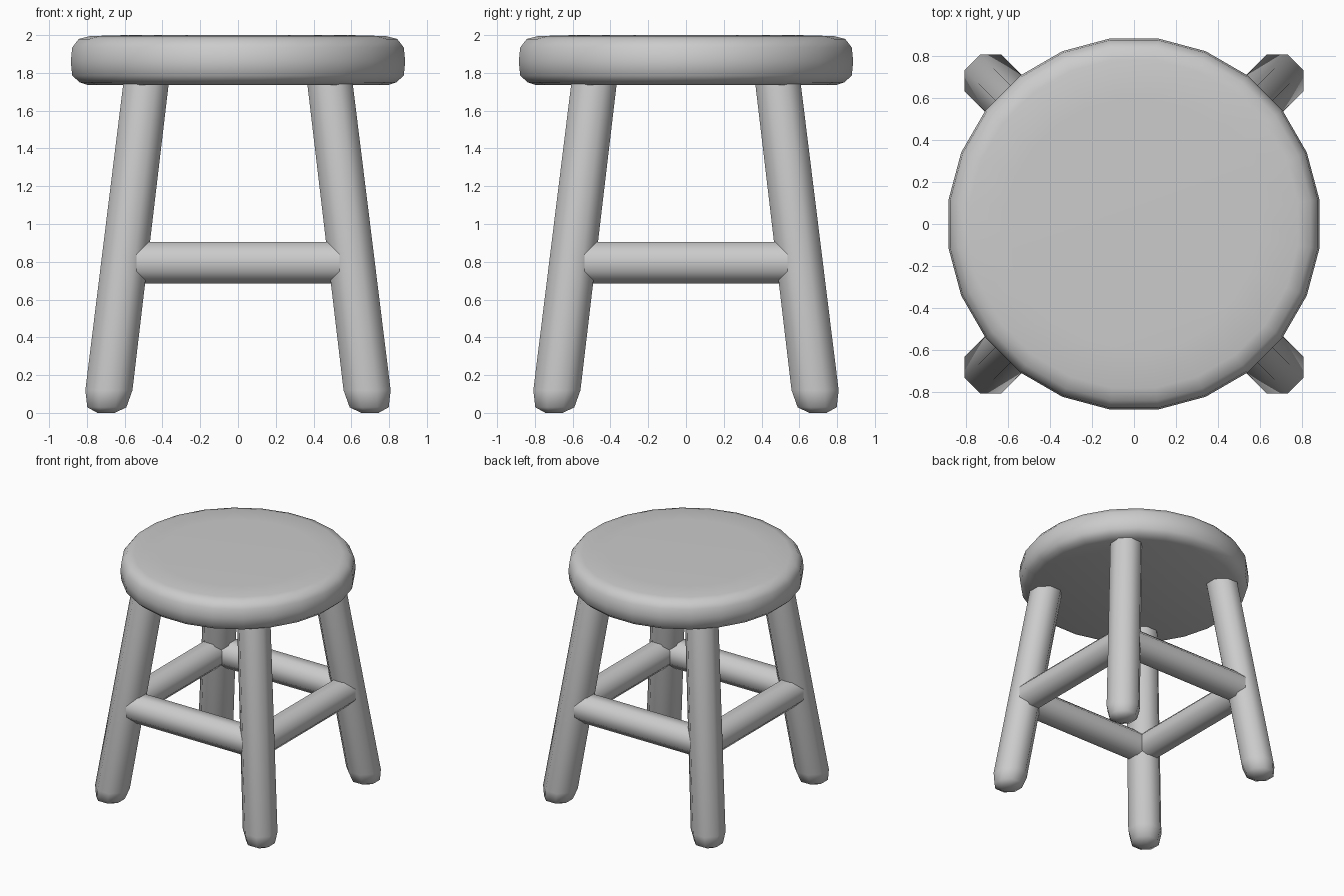
import bpy, bmesh, math
from mathutils import Vector

if "Cube" in bpy.data.objects:
    bpy.data.objects.remove(bpy.data.objects["Cube"], do_unlink=True)

grey = bpy.data.materials.new("plain grey")
grey.use_nodes = True
grey.diffuse_color = (0.6, 0.6, 0.6, 1)
grey.node_tree.nodes["Principled BSDF"].inputs["Base Color"].default_value = (0.6, 0.6, 0.6, 1)


def loft(name, rings, sides, side_dir=None):
    """Skin regular polygons given as (centre, radius); side_dir is the axis they face."""
    u, v = Vector((1, 0, 0)), Vector((0, 1, 0))
    if side_dir:
        u = Vector((0, 0, 1))
        v = side_dir.cross(u)
    bm = bmesh.new()
    loops = []
    for centre, radius in rings:
        angles = [math.tau * (i + 0.5) / sides for i in range(sides)]
        loops.append([bm.verts.new(Vector(centre) + radius * (u * math.cos(a) + v * math.sin(a)))
                      for a in angles])
    for low, high in zip(loops, loops[1:]):
        for i in range(sides):
            j = (i + 1) % sides
            bm.faces.new((low[i], low[j], high[j], high[i]))
    bm.faces.new(loops[0])
    bm.faces.new(loops[-1])
    bmesh.ops.recalc_face_normals(bm, faces=bm.faces)
    mesh = bpy.data.meshes.new(name)
    bm.to_mesh(mesh)
    bm.free()
    mesh.materials.append(grey)
    obj = bpy.data.objects.new(name, mesh)
    bpy.context.collection.objects.link(obj)
    bpy.ops.object.select_all(action="DESELECT")
    obj.select_set(True)
    bpy.context.view_layer.objects.active = obj
    bpy.ops.object.shade_smooth_by_angle(angle=math.radians(60))
    return obj


# Round seat with softened rims
profile = [(1.735, 0.80), (1.75, 0.845), (1.785, 0.885), (1.86, 0.893),
           (1.935, 0.885), (1.98, 0.85), (1.995, 0.79), (2.0, 0.6)]
loft("seat", [((0, 0, z), r) for z, r in profile], 24)

# Splayed eight-sided legs with tapered feet
def leg_offset(z):
    return 0.698 - 0.121 * z

for side, sx in (("left", 1), ("right", -1)):
    for end, sy in (("front", -1), ("back", 1)):
        rings = [((sx * leg_offset(z), sy * leg_offset(z), z), r)
                 for z, r in ((0, 0.05), (0.03, 0.112), (0.12, 0.135), (1.8, 0.13))]
        loft(f"{end}_{side}_leg", rings, 8)

# Four level rungs joining neighbouring legs
RUNG_Z = 0.795
reach = leg_offset(RUNG_Z)
for name, out in (("front", (0, -1, 0)), ("back", (0, 1, 0)),
                  ("left", (1, 0, 0)), ("right", (-1, 0, 0))):
    out = Vector(out)
    along = out.cross(Vector((0, 0, 1)))
    mid = out * reach + Vector((0, 0, RUNG_Z))
    loft(f"{name}_rung", [(mid - along * reach, 0.118), (mid + along * reach, 0.118)], 8, along)
